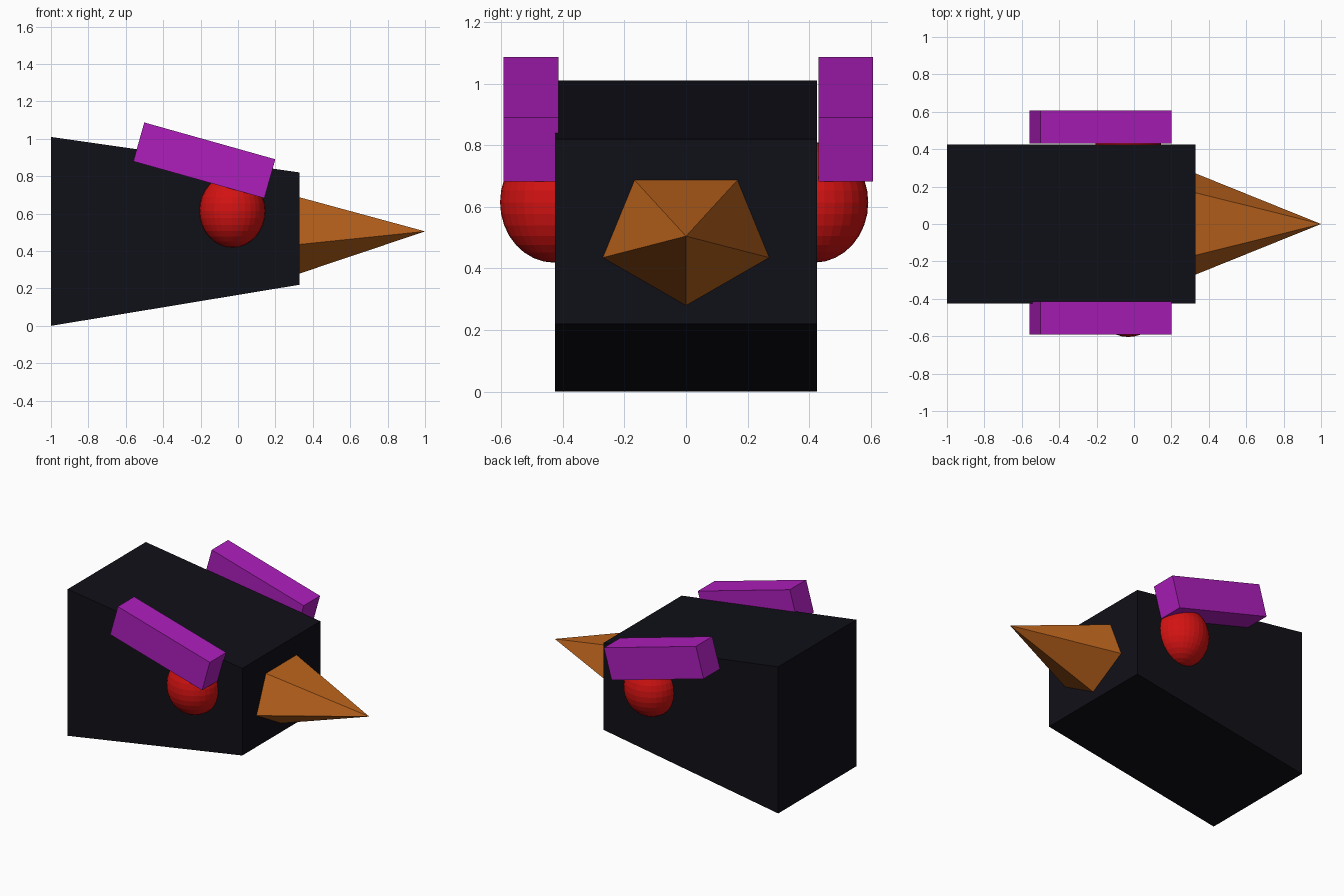
import bpy
import bmesh
import math
from mathutils import Matrix, Vector

cube = bpy.data.objects.get("Cube")
if cube:
    bpy.data.objects.remove(cube, do_unlink=True)


def material(name, rgb):
    mat = bpy.data.materials.new(name)
    mat.use_nodes = True
    color = (*rgb, 1.0)
    mat.diffuse_color = color
    mat.node_tree.nodes["Principled BSDF"].inputs["Base Color"].default_value = color
    return mat


def add_part(name, bm, mat):
    bmesh.ops.recalc_face_normals(bm, faces=bm.faces)
    mesh = bpy.data.meshes.new(name)
    bm.to_mesh(mesh)
    bm.free()
    mesh.materials.append(mat)
    obj = bpy.data.objects.new(name, mesh)
    bpy.context.collection.objects.link(obj)
    return obj


def scaling(x, y, z):
    return Matrix.Diagonal((x, y, z, 1))


black = material("head_black", (0.005, 0.005, 0.009))
purple = material("brow_purple", (0.42, 0.013, 0.5))
red = material("eye_red", (0.65, 0.006, 0.006))
orange = material("beak_orange", (0.5, 0.125, 0.012))

# Head: side profile extruded across its width
bm = bmesh.new()
profile = [(-1, 0), (0.33, 0.22), (0.33, 0.82), (-1, 1.01)]
side = bm.faces.new([bm.verts.new((x, -0.425, z)) for x, z in profile])
extruded = bmesh.ops.extrude_face_region(bm, geom=[side])["geom"]
moved = [v for v in extruded if isinstance(v, bmesh.types.BMVert)]
bmesh.ops.translate(bm, verts=moved, vec=Vector((0, 0.85, 0)))
add_part("head", bm, black)

# Beak: five-sided cone pointing along +x, with one corner at the bottom
bm = bmesh.new()
bmesh.ops.create_cone(bm, cap_ends=True, segments=5, radius1=1, radius2=0, depth=1)
corner = next(v for v in bm.verts if v.co.z < 0)
spin = math.pi - math.atan2(corner.co.y, corner.co.x)
bm.transform(Matrix.Rotation(spin, 4, "Z"))
bm.transform(Matrix.Rotation(math.pi / 2, 4, "Y"))
if min(v.co.z for v in bm.verts) > -0.99:
    bm.transform(scaling(1, 1, -1))
bm.transform(Matrix.Translation((0.665, 0, 0.505)) @ scaling(0.67, 0.284, 0.225))
add_part("beak", bm, orange)

# Eyes and slanted brows on both sides of the head
for suffix, eye_y, brow_y in (("near", -0.428, -0.503), ("far", 0.416, 0.519)):
    bm = bmesh.new()
    bmesh.ops.create_uvsphere(bm, u_segments=32, v_segments=16, radius=1)
    bm.transform(Matrix.Translation((-0.03, eye_y, 0.615)) @ scaling(0.176, 0.176, 0.196))
    add_part("eye_" + suffix, bm, red)

    bm = bmesh.new()
    bmesh.ops.create_cube(bm, size=1)
    tilt = Matrix.Rotation(math.radians(15.7), 4, "Y")
    bm.transform(Matrix.Translation((-0.18, brow_y, 0.885)) @ tilt @ scaling(0.728, 0.178, 0.216))
    add_part("brow_" + suffix, bm, purple)
